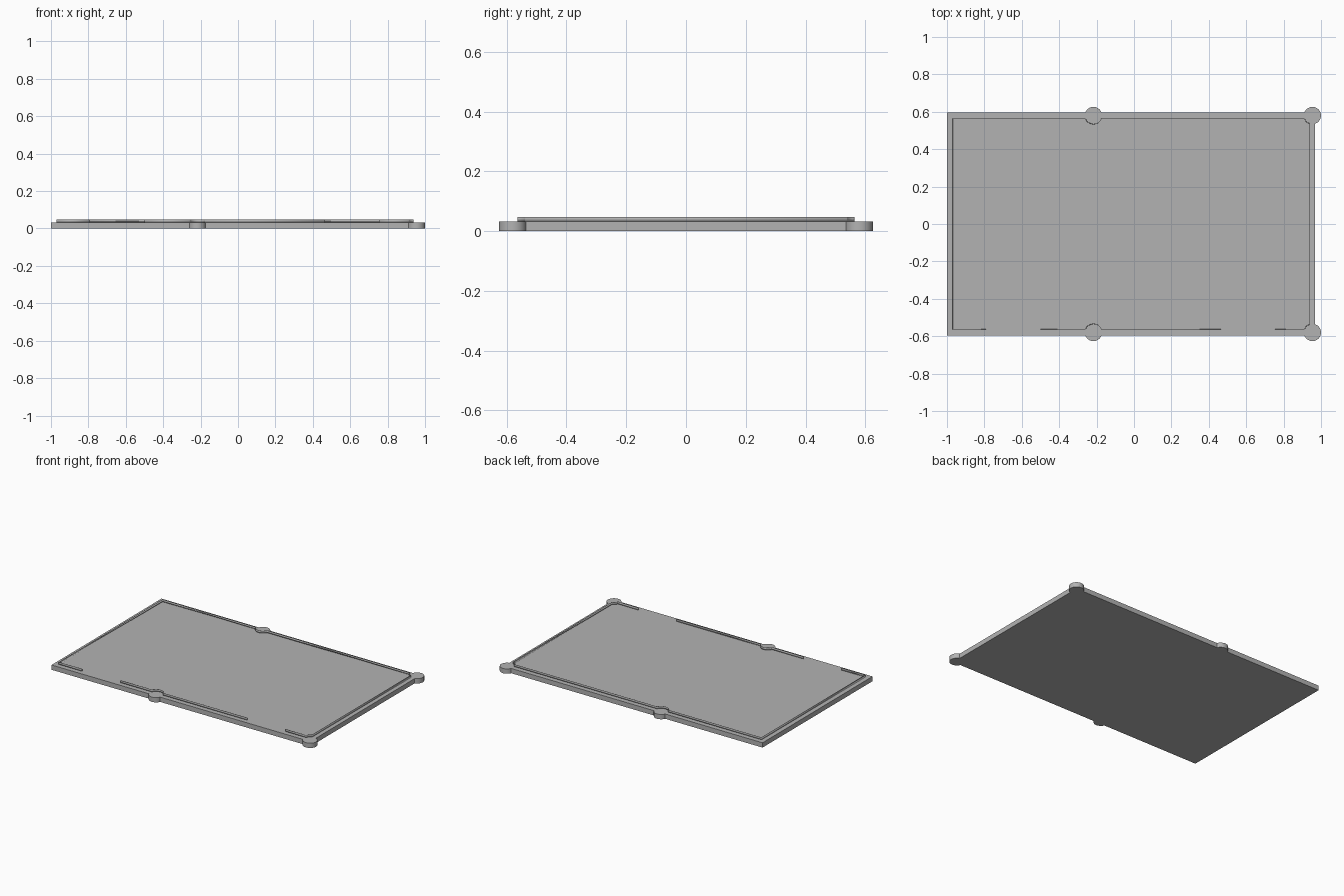
import bpy, bmesh
from math import pi, sin, cos, asin, radians
from mathutils import Vector

if "Cube" in bpy.data.objects:
    bpy.data.objects.remove(bpy.data.objects["Cube"], do_unlink=True)

grey = bpy.data.materials.new("plain_grey")
colour = (0.45, 0.45, 0.45, 1)
grey.diffuse_color = colour
grey.use_nodes = True
grey.node_tree.nodes["Principled BSDF"].inputs["Base Color"].default_value = colour

# Main dimensions
PLATE_TOP, LIP_TOP = 0.033, 0.048
R, LUG_Y = 0.046, 0.58
MID_X, END_X = -0.217, 0.954
EDGE_Y, LIP_Y = 0.597, 0.563
EDGE_X, LIP_X, LIP_LEFT = 0.968, 0.938, -0.968
A = asin((EDGE_Y - LUG_Y) / R)
B = asin((EDGE_X - END_X) / R)
C = asin((END_X - LIP_X) / R)


def arc(cx, start, end, steps):
    """Points around a front lug, from one angle to another."""
    angles = [start + (end - start) * i / steps for i in range(steps + 1)]
    return [(cx + R * cos(t), -LUG_Y + R * sin(t)) for t in angles]


def mirrored(points):
    return [(x, -y) for x, y in reversed(points)]


def finish(name, bm):
    bmesh.ops.recalc_face_normals(bm, faces=bm.faces)
    mesh = bpy.data.meshes.new(name)
    bm.to_mesh(mesh)
    bm.free()
    mesh.materials.append(grey)
    mesh.shade_smooth()
    mesh.set_sharp_from_angle(angle=radians(30))
    obj = bpy.data.objects.new(name, mesh)
    bpy.context.collection.objects.link(obj)
    return obj


def slab(name, outline, height):
    """Closed outline extruded up from the ground."""
    bm = bmesh.new()
    face = bm.faces.new([bm.verts.new((x, y, 0)) for x, y in outline])
    grown = bmesh.ops.extrude_face_region(bm, geom=[face])["geom"]
    verts = [v for v in grown if isinstance(v, bmesh.types.BMVert)]
    bmesh.ops.translate(bm, verts=verts, vec=Vector((0, 0, height)))
    return finish(name, bm)


def thin_wall(name, path):
    """Upright thin wall along an open path on the plate."""
    bm = bmesh.new()
    low = [bm.verts.new((x, y, PLATE_TOP)) for x, y in path]
    high = [bm.verts.new((x, y, LIP_TOP)) for x, y in path]
    for i in range(len(path) - 1):
        bm.faces.new((low[i], low[i + 1], high[i + 1], high[i]))
    obj = finish(name, bm)
    mod = obj.modifiers.new("thickness", "SOLIDIFY")
    mod.thickness = 0.003
    mod.offset = 0
    return obj


# Base plate with two round lugs on each long side
front_edge = ([(-1, -EDGE_Y)] + arc(MID_X, A - pi, -A, 24)
              + arc(END_X, A - pi, pi / 2 - B, 36))
slab("base_plate", front_edge + mirrored(front_edge), PLATE_TOP)

# Front lip between the two gaps, stepping around the middle lug
middle_arc = arc(MID_X, pi - A, A, 24)
thin_wall("front_lip", [(-0.5, -LIP_Y)] + middle_arc + [(0.465, -LIP_Y)])

# Lip along the other three sides, returning to the outer ends of the front
corner_arc = arc(END_X, pi - A, pi / 2 + C, 8)
thin_wall("surround_lip", [(0.755, -LIP_Y)] + corner_arc + mirrored(corner_arc)
          + mirrored(middle_arc)
          + [(LIP_LEFT, LIP_Y), (LIP_LEFT, -LIP_Y), (-0.79, -LIP_Y)])
